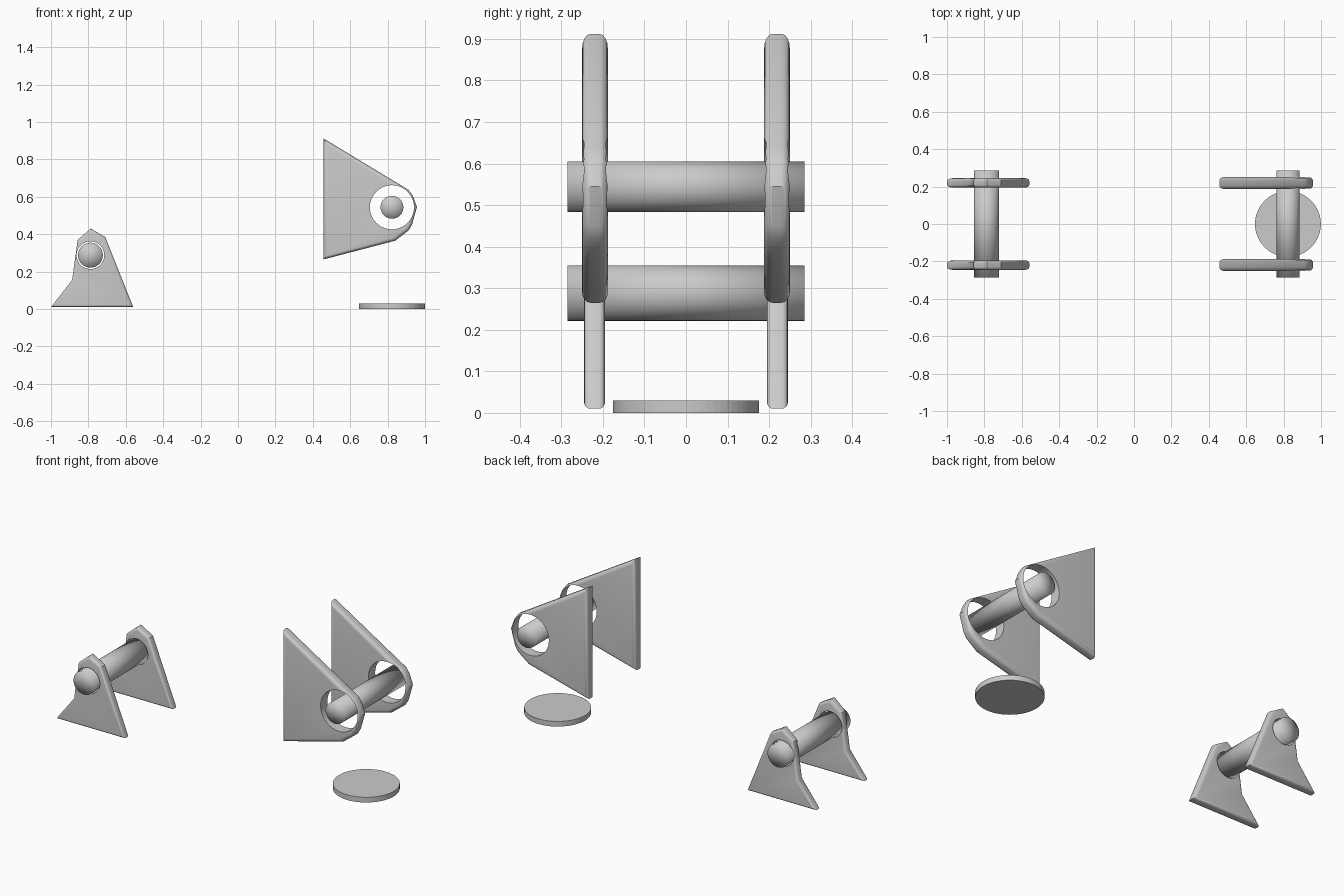
import bpy, bmesh, math
from mathutils import Matrix

if "Cube" in bpy.data.objects:
    bpy.data.objects.remove(bpy.data.objects["Cube"])

grey = bpy.data.materials.new("plain grey")
grey.diffuse_color = (0.6, 0.6, 0.6, 1)
grey.use_nodes = True
grey.node_tree.nodes["Principled BSDF"].inputs["Base Color"].default_value = grey.diffuse_color


def make_object(name, bm):
    bmesh.ops.recalc_face_normals(bm, faces=bm.faces[:])
    mesh = bpy.data.meshes.new(name)
    bm.to_mesh(mesh)
    bm.free()
    mesh.materials.append(grey)
    ob = bpy.data.objects.new(name, mesh)
    bpy.context.collection.objects.link(ob)
    return ob


def cylinder(name, centre, radius, length, along_y=True, sides=64):
    bm = bmesh.new()
    rot = Matrix.Rotation(math.pi / 2, 4, 'X') if along_y else Matrix()
    bmesh.ops.create_cone(bm, cap_ends=True, cap_tris=True, segments=sides,
                          radius1=radius, radius2=radius, depth=length,
                          matrix=Matrix.Translation(centre) @ rot)
    return make_object(name, bm)


def plate(name, outline, y, thickness, hole, hole_radius, bevel):
    # Extruded outline with rounded rims
    bm = bmesh.new()
    y0, y1 = y - thickness / 2, y + thickness / 2
    face = bm.faces.new([bm.verts.new((x, y0, z)) for x, z in outline])
    ext = bmesh.ops.extrude_face_region(bm, geom=[face], use_keep_orig=True)
    bmesh.ops.translate(bm, vec=(0, y1 - y0, 0),
                        verts=[v for v in ext['geom'] if isinstance(v, bmesh.types.BMVert)])
    bmesh.ops.recalc_face_normals(bm, faces=bm.faces[:])
    rims = [e for e in bm.edges if abs(e.verts[0].co.y - e.verts[1].co.y) < 1e-5]
    bmesh.ops.bevel(bm, geom=rims, offset=bevel, segments=4, profile=0.5, affect='EDGES')
    ob = make_object(name, bm)
    # Hole for the pin
    cutter = cylinder("hole_cutter", (hole[0], y, hole[1]), hole_radius, 0.3)
    cutter.hide_render = True
    mod = ob.modifiers.new("hole", 'BOOLEAN')
    mod.operation, mod.solver, mod.object = 'DIFFERENCE', 'EXACT', cutter
    bpy.ops.object.select_all(action='DESELECT')
    bpy.context.view_layer.objects.active = ob
    ob.select_set(True)
    bpy.ops.object.modifier_apply(modifier="hole")
    bpy.data.objects.remove(cutter)
    bpy.ops.object.shade_smooth_by_angle(angle=math.radians(30))


low_outline = [(-1.0, 0.01), (-0.56, 0.01), (-0.71, 0.385), (-0.787, 0.43),
               (-0.857, 0.37), (-0.887, 0.155)]
high_outline = [(0.457, 0.265), (0.84, 0.365), (0.912, 0.42), (0.93, 0.45),
                (0.957, 0.545), (0.935, 0.605), (0.912, 0.637), (0.457, 0.912)]
low_pin, high_pin = (-0.789, 0.288), (0.823, 0.544)

# Front and back bracket plates
for side, s in (("front", -1), ("back", 1)):
    plate("low_bracket_" + side, low_outline, s * 0.22, 0.05, low_pin, 0.074, 0.015)
    plate("high_bracket_" + side, high_outline, s * 0.219, 0.062, high_pin, 0.118, 0.02)

# Pins, softly shaded all round
for name, (x, z), r in (("low_pin", low_pin, 0.0665), ("high_pin", high_pin, 0.061)):
    pin = cylinder(name, (x, 0, z), r, 0.57)
    pin.data.shade_smooth()

# Round foot plate
cylinder("foot_disc", (0.823, 0, 0.015), 0.176, 0.03, along_y=False)
